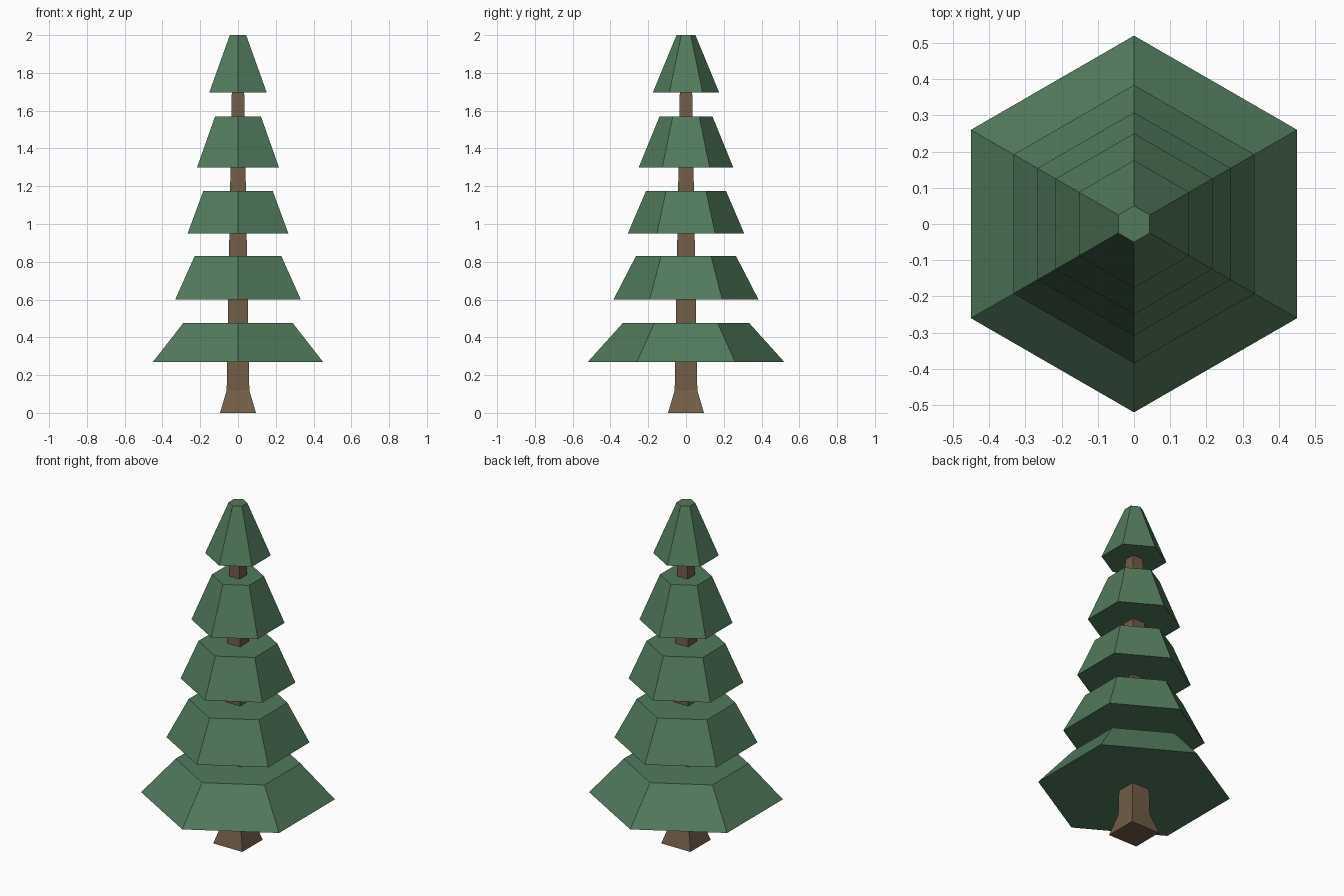
import bpy, bmesh
from math import cos, sin, pi, sqrt

if "Cube" in bpy.data.objects:
    bpy.data.objects.remove(bpy.data.objects["Cube"])


def material(name, rgb):
    m = bpy.data.materials.new(name)
    m.diffuse_color = (*rgb, 1)
    m.use_nodes = True
    m.node_tree.nodes["Principled BSDF"].inputs["Base Color"].default_value = m.diffuse_color
    return m


def stacked_prism(name, sides, start, profile, mat):
    """Closed, flat-faced solid through (z, corner radius) rings."""
    bm = bmesh.new()
    rings = [[bm.verts.new((r * cos(start + 2 * pi * i / sides),
                            r * sin(start + 2 * pi * i / sides), z))
              for i in range(sides)] for z, r in profile]
    bm.faces.new(rings[0][::-1])
    bm.faces.new(rings[-1])
    for a, b in zip(rings, rings[1:]):
        for i in range(sides):
            j = (i + 1) % sides
            bm.faces.new((a[i], a[j], b[j], b[i]))
    mesh = bpy.data.meshes.new(name)
    bm.to_mesh(mesh)
    bm.free()
    mesh.materials.append(mat)
    obj = bpy.data.objects.new(name, mesh)
    bpy.context.collection.objects.link(obj)
    return obj


bark = material("bark", (0.17, 0.11, 0.065))
needles = material("needles", (0.084, 0.195, 0.107))

# Square trunk with flared foot, tapering up into the top tier
trunk = [(0, 0.095), (0.12, 0.06), (1.75, 0.032)]
stacked_prism("trunk", 4, pi / 4, [(z, h * sqrt(2)) for z, h in trunk], bark)

# Hexagonal foliage tiers: bottom z, bottom radius, top z, top radius
tiers = [(0.27, 0.52, 0.475, 0.335),
         (0.60, 0.384, 0.83, 0.265),
         (0.95, 0.308, 1.175, 0.212),
         (1.30, 0.25, 1.57, 0.14),
         (1.695, 0.176, 2.0, 0.05)]
for n, (z0, r0, z1, r1) in enumerate(tiers, 1):
    stacked_prism(f"foliage_tier_{n}", 6, pi / 2, [(z0, r0), (z1, r1)], needles)
